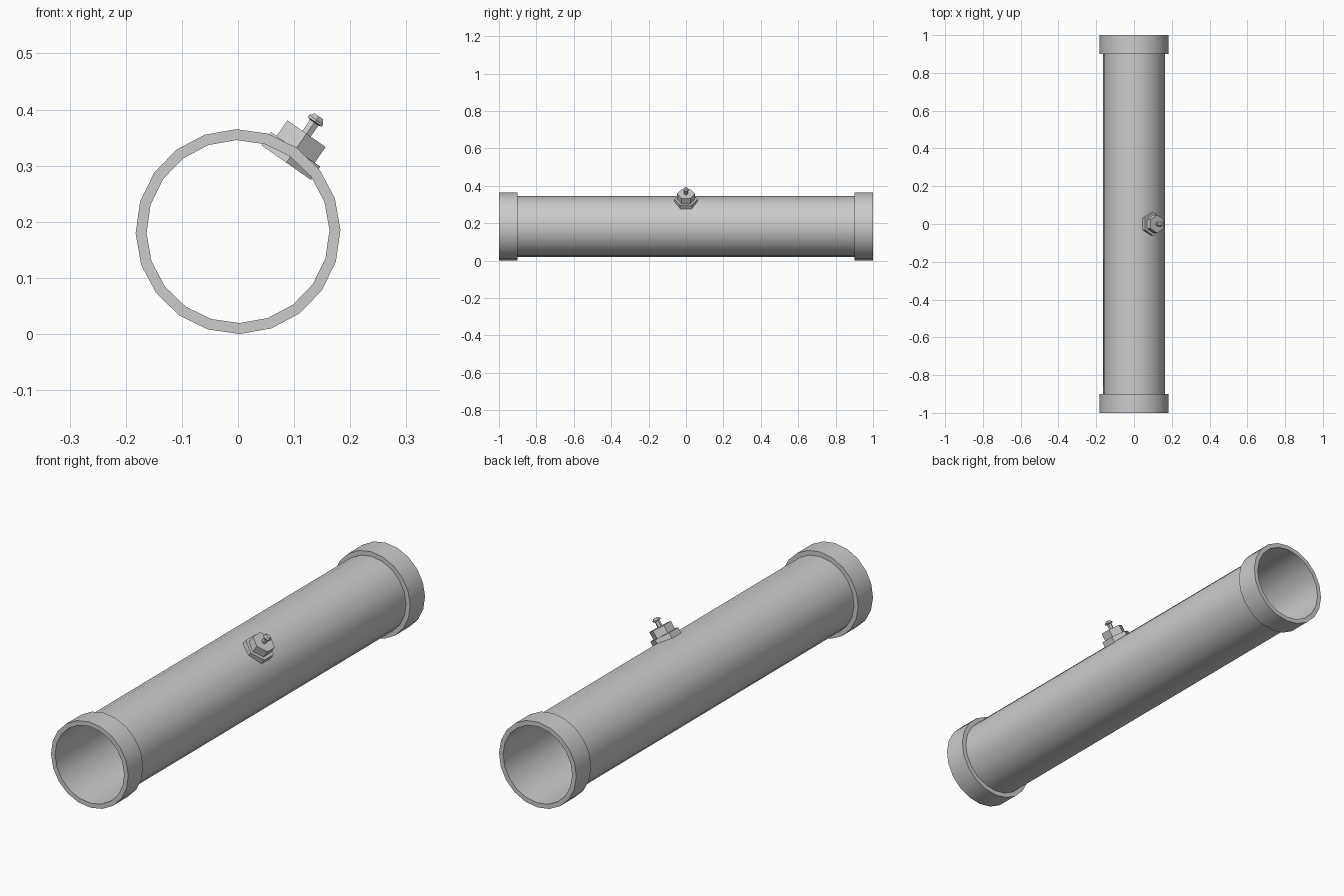
import bpy, bmesh, math
from mathutils import Vector

if "Cube" in bpy.data.objects:
    bpy.data.objects.remove(bpy.data.objects["Cube"])

R_OUT, R_PIPE = 0.1825, 0.163
CENTRE = Vector((0, 0, R_OUT))


def lathe(name, profile, sides, axis, start, cap=False):
    """Sweep (radius, height) pairs around an axis through the pipe centre."""
    axis, start = Vector(axis).normalized(), Vector(start).normalized()
    side = axis.cross(start)
    bm = bmesh.new()
    rings = []
    for r, h in profile:
        ring = []
        for k in range(sides):
            a = 2 * math.pi * k / sides
            ring.append(bm.verts.new(
                CENTRE + axis * h + (start * math.cos(a) + side * math.sin(a)) * r))
        rings.append(ring)
    for lo, hi in zip(rings, rings[1:]):
        for k in range(sides):
            n = (k + 1) % sides
            bm.faces.new((lo[k], lo[n], hi[n], hi[k]))
    if cap:
        bm.faces.new(rings[-1])
        bm.faces.new(rings[0][::-1])
    mesh = bpy.data.meshes.new(name)
    bm.to_mesh(mesh)
    bm.free()
    obj = bpy.data.objects.new(name, mesh)
    bpy.context.collection.objects.link(obj)
    bpy.ops.object.select_all(action='DESELECT')
    obj.select_set(True)
    bpy.context.view_layer.objects.active = obj
    bpy.ops.object.shade_smooth_by_angle(angle=math.radians(30))
    return obj


# Pipe wall and the two end collars, sharing a slightly turned 20-sided section
tilt = math.radians(1)
ALONG = (0, 1, 0)
FIRST = (math.cos(tilt), 0, math.sin(tilt))
lathe("pipe", [(R_PIPE, -1), (R_PIPE, -0.9), (R_PIPE, 0.9), (R_PIPE, 1)], 20, ALONG, FIRST)
for name, a, b in (("front_collar", -1, -0.9), ("back_collar", 0.9, 1)):
    lathe(name, [(R_PIPE, a), (R_OUT, a), (R_OUT, b), (R_PIPE, b)], 20, ALONG, FIRST)

# Hexagonal valve fitting, leaning to the right on the pipe's upper side
lean = math.radians(55)
UP = (math.cos(lean), 0, math.sin(lean))
CORNER = (0, 1, 0)
lathe("valve_base", [(0.062, 0.15), (0.062, 0.179)], 6, UP, CORNER, True)
lathe("valve_nut", [(0.048, 0.176), (0.048, 0.213)], 6, UP, CORNER, True)
lathe("valve_stem", [(0.0105, 0.21), (0.0105, 0.24)], 6, UP, CORNER, True)
lathe("valve_cap", [(0.0105, 0.237), (0.0175, 0.239), (0.0175, 0.243), (0.010, 0.251)],
      6, UP, CORNER, True)
